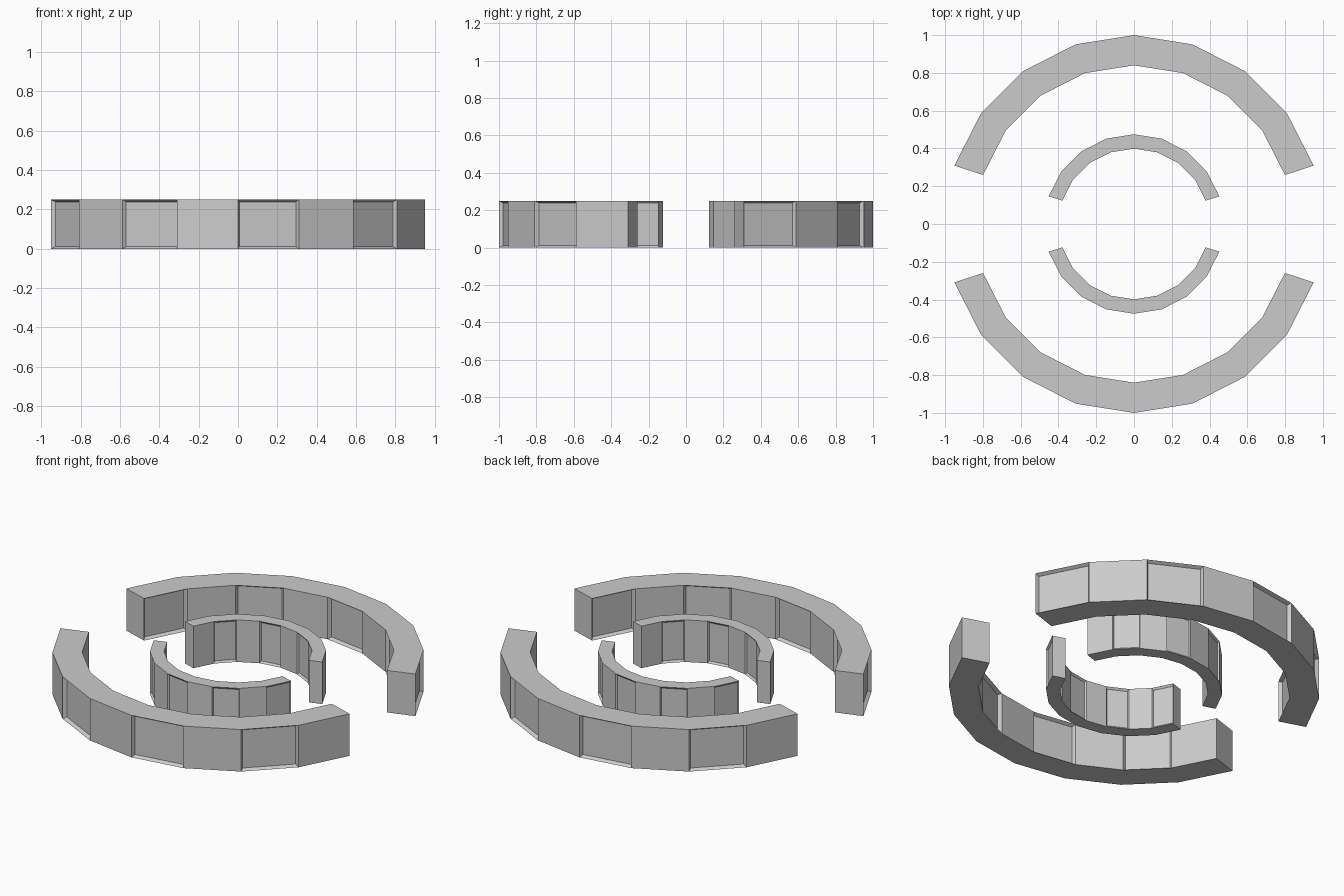
import bpy, bmesh
from math import sin, cos, radians

if "Cube" in bpy.data.objects:
    bpy.data.objects.remove(bpy.data.objects["Cube"])

SEGS, STEP = 8, 18
HEIGHT, R_OUT, R_IN = 0.25, 1.0, 0.84


def arc_wall(name, start_deg, scale, phase):
    """Faceted curved wall with alternating recessed panels on both sides."""
    bm = bmesh.new()
    rings = []
    for i in range(SEGS + 1):
        a = radians(start_deg + i * STEP)
        rings.append([bm.verts.new((r * cos(a), r * sin(a), z))
                      for r, z in ((R_OUT, 0), (R_OUT, HEIGHT), (R_IN, HEIGHT), (R_IN, 0))])
    panels = []
    for i in range(SEGS):
        a, b = rings[i], rings[i + 1]
        for k in range(4):
            n = (k + 1) % 4
            f = bm.faces.new((a[k], b[k], b[n], a[n]))
            # outer side recessed on one parity, inner side on the other
            if (k == 0 and i % 2 == phase) or (k == 2 and i % 2 != phase):
                panels.append(f)
    bm.faces.new(rings[0])
    bm.faces.new(rings[-1][::-1])
    bmesh.ops.recalc_face_normals(bm, faces=bm.faces[:])
    # recessed panels
    bmesh.ops.inset_individual(bm, faces=panels, thickness=0.016, depth=-0.02)
    bmesh.ops.scale(bm, vec=(scale, scale, 1), verts=bm.verts[:])
    me = bpy.data.meshes.new(name)
    bm.to_mesh(me)
    bm.free()
    bpy.context.collection.objects.link(bpy.data.objects.new(name, me))


# large and small pairs of facing arcs
for label, scale, phase in (("outer", 1.0, 0), ("inner", 0.475, 1)):
    arc_wall(label + "_wall_back", 18, scale, phase)
    arc_wall(label + "_wall_front", 198, scale, phase)
